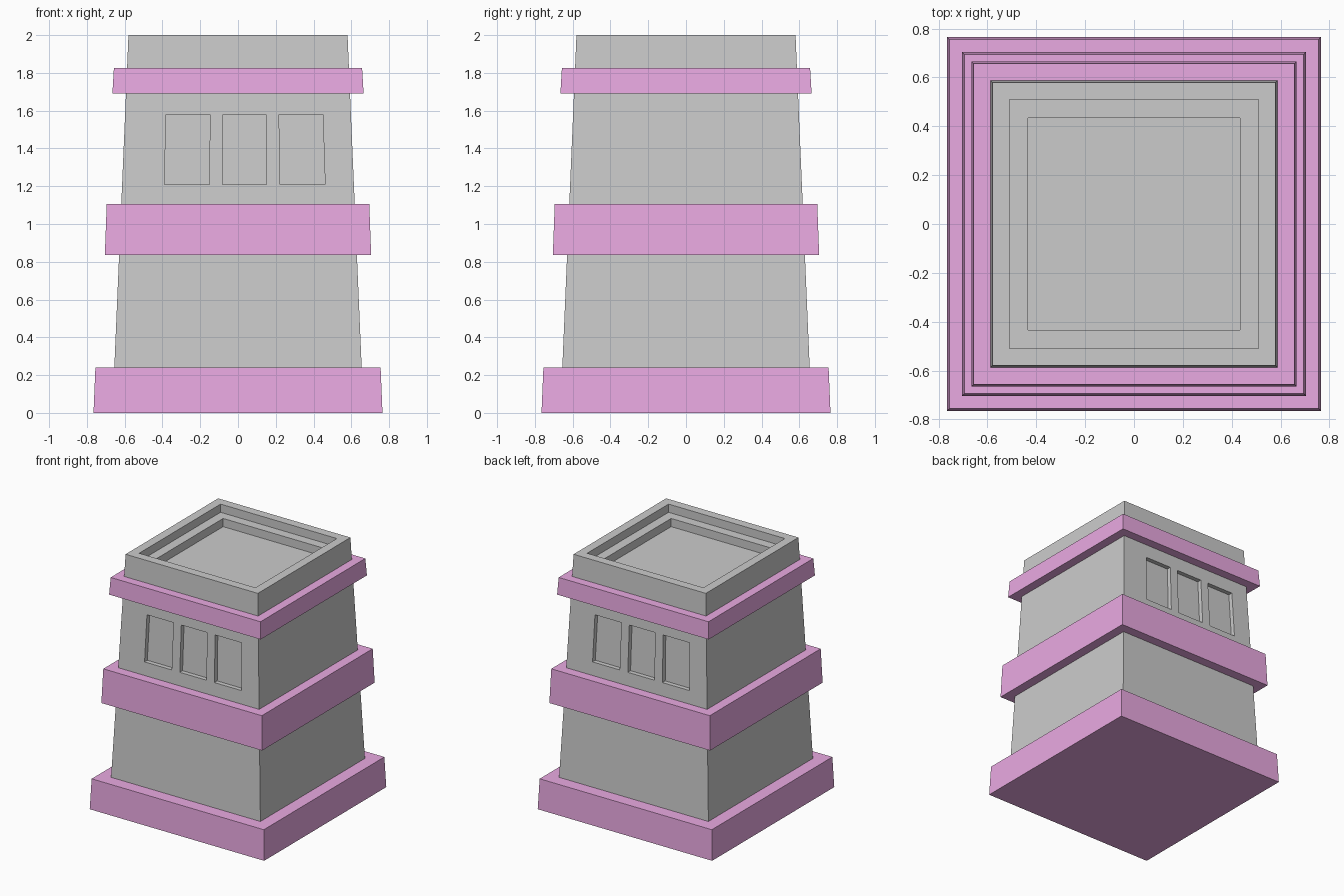
import bpy, bmesh
from mathutils import Matrix, Vector
from math import pi

if "Cube" in bpy.data.objects:
    bpy.data.objects.remove(bpy.data.objects["Cube"])

purple = bpy.data.materials.new("purple_trim")
purple.diffuse_color = (0.82, 0.40, 0.76, 1)
purple.use_nodes = True
purple.node_tree.nodes["Principled BSDF"].inputs["Base Color"].default_value = purple.diffuse_color


def half(z):
    """Half width of the tapering tower at height z."""
    return 0.665 - 0.0426 * z


def finish(name, bm, mat=None):
    bmesh.ops.remove_doubles(bm, verts=bm.verts, dist=1e-4)
    mesh = bpy.data.meshes.new(name)
    bm.to_mesh(mesh)
    bm.free()
    if mat:
        mesh.materials.append(mat)
    obj = bpy.data.objects.new(name, mesh)
    bpy.context.collection.objects.link(obj)


def loft(rings, sides=(0, 1, 2, 3), bottom=False, top=False):
    """Join square rings (half width, z); side 0 is front, then right, back, left."""
    bm = bmesh.new()
    corners = ((-1, -1), (1, -1), (1, 1), (-1, 1))
    loops = [[bm.verts.new((x * h, y * h, z)) for x, y in corners] for h, z in rings]
    for a, b in zip(loops, loops[1:]):
        for i in sides:
            j = (i + 1) % 4
            bm.faces.new((a[i], a[j], b[j], b[i]))
    if bottom:
        bm.faces.new(loops[0][::-1])
    if top:
        bm.faces.new(loops[-1])
    return bm


# Purple bands, each projecting from the wall
def band(name, z0, z1, h0, h1, bottom=False):
    rings = [(h0, z0), (h1, z1), (half(z1), z1)]
    if not bottom:
        rings.insert(0, (half(z0), z0))
    finish(name, loft(rings, bottom=bottom), purple)


band("base_plinth", 0.0, 0.24, 0.765, 0.755, bottom=True)
band("middle_band", 0.835, 1.105, 0.705, 0.695)
band("upper_band", 1.69, 1.825, 0.665, 0.657)

# Lower wall
finish("lower_wall", loft([(half(z), z) for z in (0.24, 0.835)]))

# Upper wall: plain left and right sides, three recessed windows front and back
rows = (1.105, 1.21, 1.58, 1.69)
mid = half(1.4)
cols = (-mid, -0.385, -0.15, -0.08, 0.15, 0.22, 0.455, mid)
bm = loft([(half(z), z) for z in rows], sides=(1, 3))
for turn in (0, pi):
    rot = Matrix.Rotation(turn, 3, 'Z')
    grid = [[bm.verts.new(rot @ Vector((x * half(z) / mid, -half(z), z))) for x in cols]
            for z in rows]
    windows = []
    for r in range(3):
        for c in range(7):
            f = bm.faces.new((grid[r][c], grid[r][c + 1], grid[r + 1][c + 1], grid[r + 1][c]))
            if r == 1 and c % 2 == 1:
                windows.append(f)
    panes = bmesh.ops.extrude_discrete_faces(bm, faces=windows)["faces"]
    bmesh.ops.translate(bm, verts=[v for f in panes for v in f.verts],
                        vec=rot @ Vector((0, 0.035, 0)))
# Merge the plain wall cells back into flat faces
bmesh.ops.remove_doubles(bm, verts=bm.verts, dist=1e-4)
bmesh.ops.dissolve_limit(bm, angle_limit=0.01, verts=bm.verts, edges=bm.edges)
finish("upper_wall", bm)

# Parapet with a stepped sunken roof
finish("parapet_roof", loft([(half(1.825), 1.825), (0.58, 2.0), (0.51, 2.0), (0.51, 1.935),
                             (0.435, 1.935), (0.435, 1.87)], top=True))
